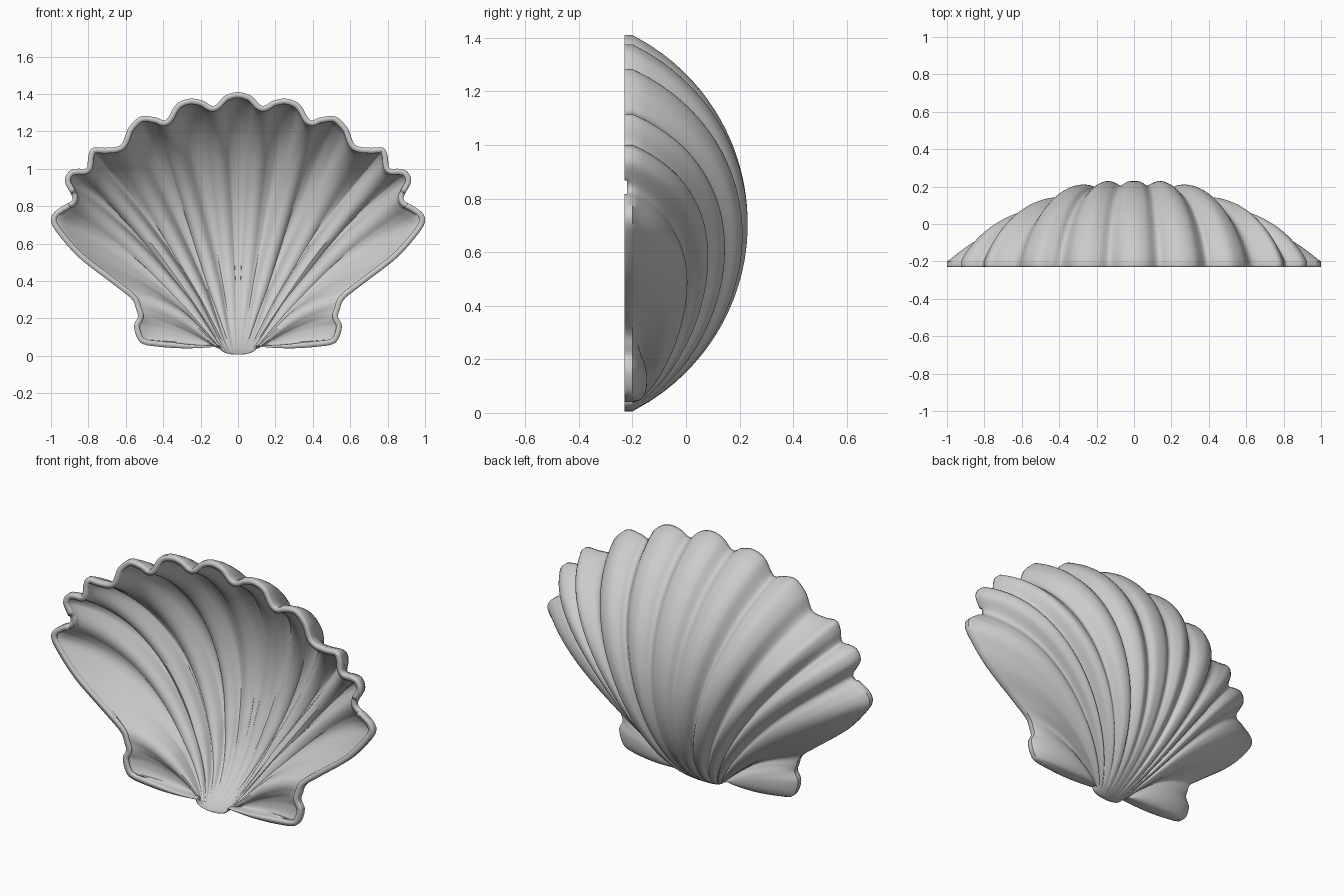
import bpy, bmesh, math
from mathutils import Vector

if "Cube" in bpy.data.objects:
    bpy.data.objects.remove(bpy.data.objects["Cube"])

# Half outline from top centre round to the ear: x, z, dome depth of the radial line ending there
OUTLINE = [
    (0, 1.41, .43), (.07, 1.39, .425), (.13, 1.337, .405),
    (.19, 1.365, .42), (.26, 1.375, .43), (.33, 1.345, .415), (.385, 1.262, .38),
    (.44, 1.275, .405), (.52, 1.28, .41), (.585, 1.22, .39), (.625, 1.13, .335),
    (.70, 1.113, .345), (.775, 1.113, .34), (.80, 1.07, .32), (.81, 1.005, .26),
    (.86, 1.0, .28), (.905, .985, .28), (.925, .93, .255), (.885, .84, .20),
    (.94, .80, .205), (.985, .765, .20), (1.0, .72, .185), (.965, .655, .165), (.85, .525, .125),
    (.67, .385, .075), (.57, .305, .03),
    (.545, .25, .035), (.535, .21, .05), (.555, .165, .055), (.545, .11, .05),
    (.52, .07, .03), (.48, .055, .0)]
# Upward bow of the ribs by their angle from vertical (degrees)
BOW = [(0, 0), (20, .02), (40, .075), (50, .08), (62, .05), (72, .025), (91, -.013)]
STEPS, ROWS = 6, 40
RIM_Y = -.2


def spline(pts, n):
    """Smooth curve through the points."""
    p = [Vector(q) for q in pts]
    p = [Vector((-p[1].x, p[1].y, p[1].z))] + p + [2 * p[-1] - p[-2]]
    out = []
    for i in range(1, len(p) - 2):
        a, b, c, d = p[i - 1:i + 3]
        for k in range(n):
            t = k / n
            out.append(.5 * (2 * b + (c - a) * t + (2 * a - 5 * b + 4 * c - d) * t * t
                             + (3 * b - a - 3 * c + d) * t ** 3))
    return out + [p[-2]]


def arc(t):
    """Circular dome section, 0 at both ends and 1 in the middle."""
    r = .785
    return max(0, (math.sqrt(max(r * r - ((t - .5) * 1.4) ** 2, 0)) - .355) / .43)


def bow(angle):
    for (a, va), (b, vb) in zip(BOW, BOW[1:]):
        if angle <= b:
            f = max(0, (angle - a) / (b - a))
            return va + (vb - va) * f * f * (3 - 2 * f)
    return BOW[-1][1]


# Ribbed half dome, fanning out from the hinge
bm = bmesh.new()
curve = spline(OUTLINE, STEPS)
grid = []
for i, c in enumerate(curve):
    u = i / (len(curve) - 1)
    bx, bz = .1 * math.sin(u * math.pi / 2), .006 + .044 * u * u
    angle = math.degrees(math.atan2(c.x - bx, c.y - bz))
    lift = bow(angle)
    power = 1 + .35 * max(0, 1 - abs(angle - 54) / 10)   # flatter tip on the outer lobe
    col = []
    for j in range(ROWS + 1):
        t = j / ROWS
        k = arc(t) ** (power if t > .5 else 1)
        col.append(bm.verts.new((bx + t * (c.x - bx), RIM_Y + max(c.z, 0) * k,
                                 bz + t * (c.y - bz) + lift * math.sin(math.pi * t))))
    grid.append(col)
for a, b in zip(grid, grid[1:]):
    for j in range(ROWS):
        bm.faces.new((a[j], a[j + 1], b[j + 1], b[j]))

# Straight lip around the rim
edges = [e for e in bm.edges if e.is_boundary and not all(abs(v.co.x) < 1e-5 for v in e.verts)]
for depth in (.02, .01):
    new = bmesh.ops.extrude_edge_only(bm, edges=edges)["geom"]
    for v in new:
        if isinstance(v, bmesh.types.BMVert):
            v.co.y -= depth
    edges = [e for e in new if isinstance(e, bmesh.types.BMEdge)
             and all(abs(v.co.y - e.verts[0].co.y) < 1e-5 for v in e.verts) and e.is_boundary]
bmesh.ops.recalc_face_normals(bm, faces=bm.faces)
if sum(f.normal.y * f.calc_area() for f in bm.faces) < 0:
    bmesh.ops.reverse_faces(bm, faces=bm.faces)
me = bpy.data.meshes.new("scallop_shell")
bm.to_mesh(me)
bm.free()
shell = bpy.data.objects.new("scallop_shell", me)
bpy.context.collection.objects.link(shell)

# Thin the wall where the ribs crowd together at the hinge
group = shell.vertex_groups.new(name="wall")
for v in me.vertices:
    d = math.hypot(v.co.x, v.co.z - .03)
    group.add([v.index], min(1, max(.1, (d - .05) / .3)), 'REPLACE')

# Mirror the half, then give the wall its thickness
m = shell.modifiers.new("mirror", 'MIRROR')
m.use_clip = True
s = shell.modifiers.new("wall", 'SOLIDIFY')
s.thickness = .03
s.offset = -1
s.vertex_group = "wall"
bpy.context.view_layer.objects.active = shell
shell.select_set(True)
bpy.ops.object.shade_smooth_by_angle(angle=math.radians(50))
